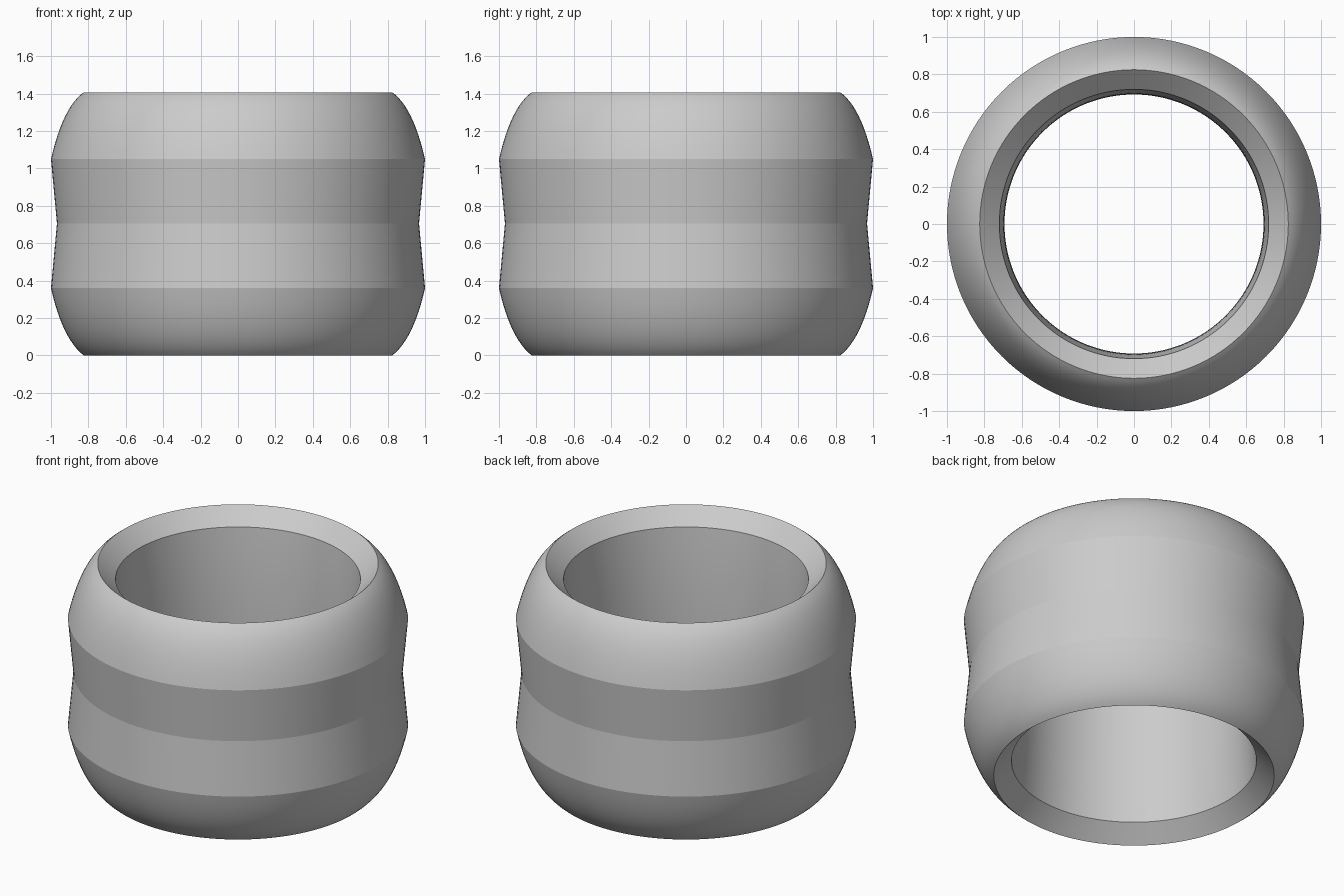
import bpy, bmesh, math
from mathutils import Vector

if "Cube" in bpy.data.objects:
    bpy.data.objects.remove(bpy.data.objects["Cube"])


def curve(a, ctrl, b, n):
    """Points on a quadratic curve from a to b, including both ends."""
    pts = []
    for i in range(n + 1):
        t = i / n
        pts.append(tuple((1 - t) ** 2 * a[k] + 2 * t * (1 - t) * ctrl[k] + t * t * b[k] for k in (0, 1)))
    return pts


# Closed (radius, height) profile of the band wall
profile = curve((0.825, 0.0), (0.94, 0.09), (1.0, 0.36), 12)       # lower shoulder
profile += [(0.968, 0.705)]                                        # pinched waist
profile += curve((1.0, 1.05), (0.935, 1.33), (0.825, 1.406), 12)   # upper shoulder
profile += curve((0.72, 1.308), (0.665, 0.703), (0.72, 0.098), 20) # chamfers and bowed bore

# Revolve the profile around z
bm = bmesh.new()
verts = [bm.verts.new((r, 0, z)) for r, z in profile]
edges = [bm.edges.new((verts[i - 1], verts[i])) for i in range(len(verts))]
bmesh.ops.spin(bm, geom=verts + edges, cent=Vector(), axis=(0, 0, 1),
               angle=math.tau, steps=128, use_merge=False)
bmesh.ops.remove_doubles(bm, verts=bm.verts, dist=1e-4)
bmesh.ops.recalc_face_normals(bm, faces=bm.faces)
mesh = bpy.data.meshes.new("ring_band")
bm.to_mesh(mesh)
bm.free()

ring = bpy.data.objects.new("ring_band", mesh)
bpy.context.collection.objects.link(ring)
bpy.context.view_layer.objects.active = ring
ring.select_set(True)
bpy.ops.object.shade_smooth_by_angle(angle=math.radians(8))
